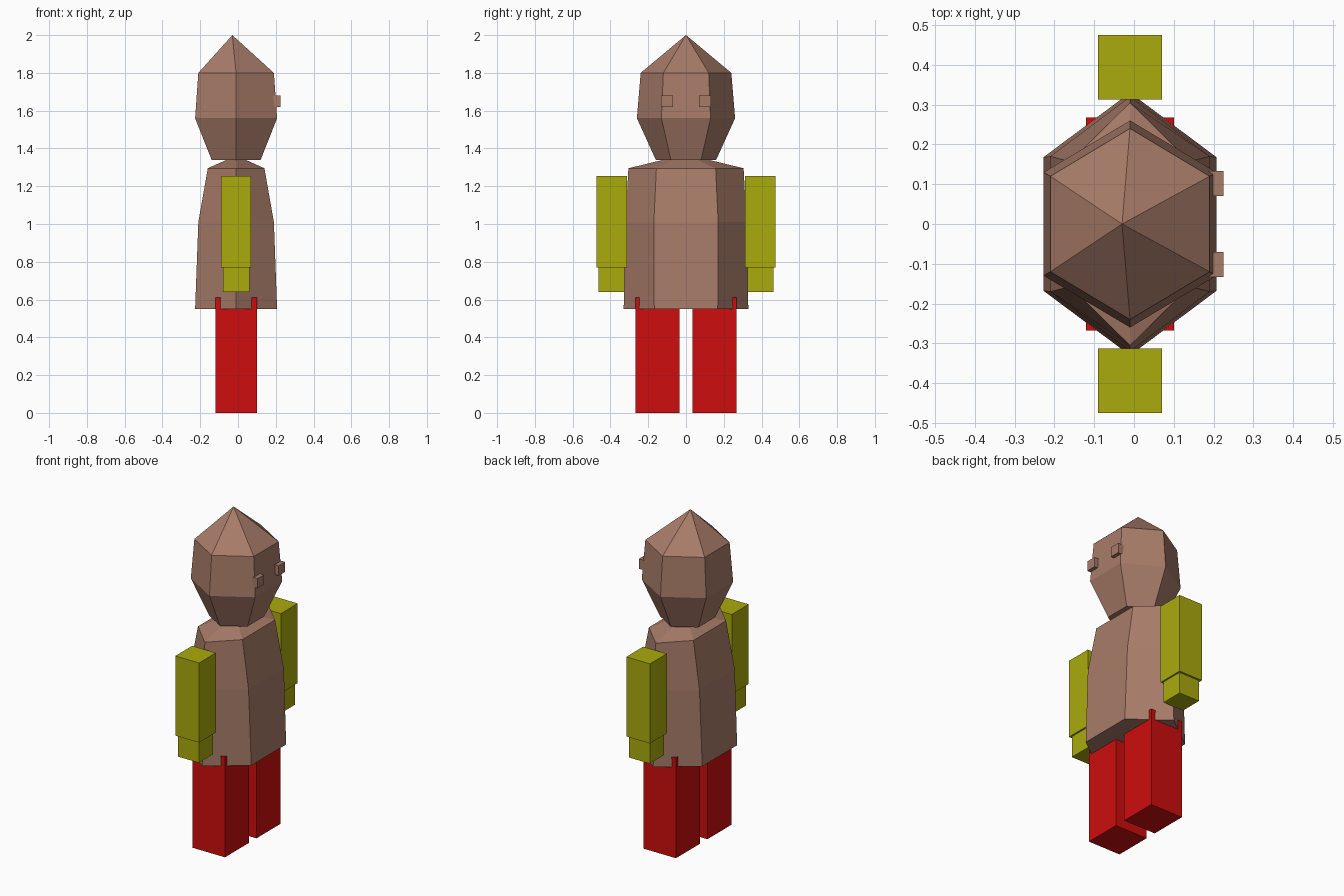
import bpy
import bmesh
from mathutils import Vector

if "Cube" in bpy.data.objects:
    bpy.data.objects.remove(bpy.data.objects["Cube"], do_unlink=True)

AXIS_X = -0.01  # shared centre line of all parts


def material(name, rgb):
    mat = bpy.data.materials.new(name)
    mat.use_nodes = True
    mat.diffuse_color = (*rgb, 1)
    bsdf = mat.node_tree.nodes["Principled BSDF"]
    bsdf.inputs["Base Color"].default_value = (*rgb, 1)
    bsdf.inputs["Roughness"].default_value = 0.9
    return mat


skin = material("brown skin", (0.39, 0.2, 0.14))
yellow = material("olive yellow", (0.4, 0.4, 0.004))
red = material("red", (0.62, 0.004, 0.004))


def finish(name, bm, mat):
    bmesh.ops.recalc_face_normals(bm, faces=bm.faces)
    mesh = bpy.data.meshes.new(name)
    bm.to_mesh(mesh)
    bm.free()
    mesh.materials.append(mat)
    obj = bpy.data.objects.new(name, mesh)
    bpy.context.collection.objects.link(obj)
    return obj


def box(name, low, high, mat):
    low, high = Vector(low), Vector(high)
    bm = bmesh.new()
    bmesh.ops.create_cube(bm, size=1)
    for v in bm.verts:
        v.co = (low + high) / 2 + v.co * (high - low)
    return finish(name, bm, mat)


def hex_loft(name, rings, mat, tip=None):
    """Stack six-sided rings (z, half depth x, half width y, half flat side)."""
    bm = bmesh.new()
    loops = []
    for z, hx, hy, flat in rings:
        outline = [(hx, -flat), (hx, flat), (0, hy),
                   (-hx, flat), (-hx, -flat), (0, -hy)]
        loops.append([bm.verts.new((AXIS_X + x, y, z)) for x, y in outline])
    for a, b in zip(loops, loops[1:]):
        for i in range(6):
            j = (i + 1) % 6
            bm.faces.new((a[i], a[j], b[j], b[i]))
    bm.faces.new(loops[0][::-1])
    if tip:
        point = bm.verts.new(tip)
        for i in range(6):
            bm.faces.new((loops[-1][i], loops[-1][(i + 1) % 6], point))
    else:
        bm.faces.new(loops[-1])
    return finish(name, bm, mat)


# Torso and head
hex_loft("torso", [(0.55, 0.217, 0.33, 0.168), (1.01, 0.2, 0.32, 0.17),
                   (1.295, 0.15, 0.305, 0.157), (1.34, 0.05, 0.12, 0.06)], skin)
hex_loft("head", [(1.34, 0.13, 0.16, 0.08), (1.56, 0.217, 0.26, 0.13),
                  (1.80, 0.2, 0.24, 0.12)], skin, tip=(-0.03, 0, 2))


# Paired boxes, mirrored across the y axis
def pair(part, x, y, z, mat):
    for side, sign in (("back", 1), ("front", -1)):
        ys = sorted((sign * y[0], sign * y[1]))
        box(f"{side}_{part}", (x[0], ys[0], z[0]), (x[1], ys[1], z[1]), mat)


pair("eye", (0.17, 0.225), (0.07, 0.133), (1.62, 1.68), skin)
pair("arm", (-0.09, 0.07), (0.313, 0.475), (0.77, 1.255), yellow)
pair("hand", (-0.08, 0.06), (0.325, 0.463), (0.64, 0.772), yellow)
pair("leg", (-0.12, 0.10), (0.035, 0.268), (0, 0.61), red)
